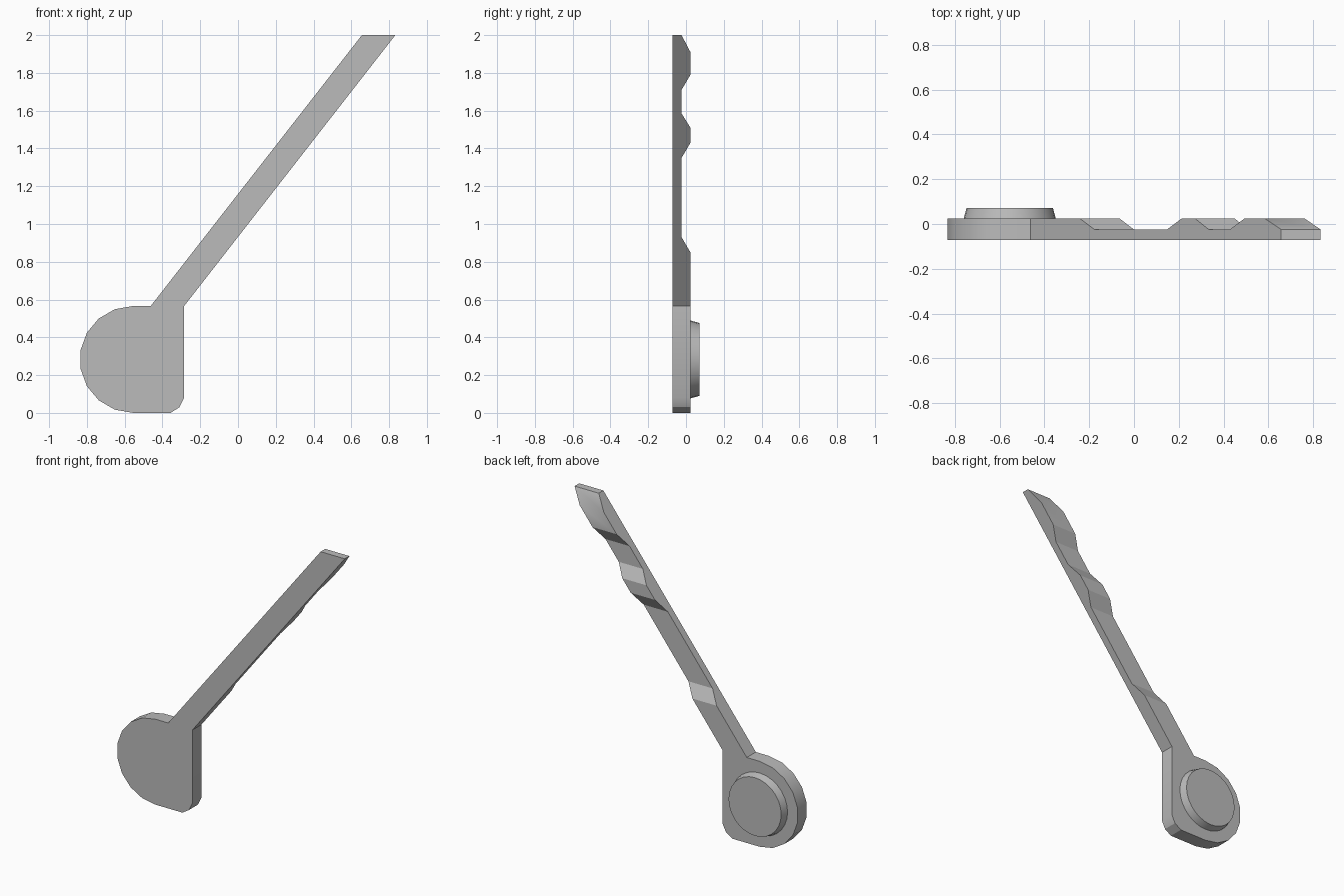
import bpy, bmesh, math
from mathutils import Matrix

if "Cube" in bpy.data.objects:
    bpy.data.objects.remove(bpy.data.objects["Cube"])

grey = bpy.data.materials.new("plain grey")
grey.use_nodes = True
grey.diffuse_color = (0.5, 0.5, 0.5, 1)
grey.node_tree.nodes["Principled BSDF"].inputs["Base Color"].default_value = (0.5, 0.5, 0.5, 1)

FRONT, LOW, HIGH, BACK = -0.0715, -0.0235, 0.0235, 0.0715
CX, R = -0.555, 0.283            # centre and radius of the round head
NECK_Z, NECK_L, WIDTH = 2 * R, -0.462, 0.177
SLOPE = (0.656 - NECK_L) / (2 - NECK_Z)


def finish(bm, name):
    bmesh.ops.remove_doubles(bm, verts=bm.verts, dist=0.0005)
    bmesh.ops.recalc_face_normals(bm, faces=bm.faces)
    mesh = bpy.data.meshes.new(name)
    bm.to_mesh(mesh)
    bm.free()
    mesh.materials.append(grey)
    ob = bpy.data.objects.new(name, mesh)
    bpy.context.collection.objects.link(ob)
    bpy.ops.object.select_all(action="DESELECT")
    ob.select_set(True)
    bpy.context.view_layer.objects.active = ob
    bpy.ops.object.shade_smooth_by_angle(angle=math.radians(30))


bm = bmesh.new()

# Head: half-round plate with a clipped lower corner, open where the arm joins
right = NECK_L + WIDTH
outline = [(right, NECK_Z), (right, 0.08), (right - 0.025, 0.03), (right - 0.072, 0)]
for i in range(10):
    a = math.radians(-90 - 20 * i)
    outline.append((CX + R * math.cos(a), R + R * math.sin(a)))
outline.append((NECK_L, NECK_Z))
front = [bm.verts.new((x, FRONT, z)) for x, z in outline]
back = [bm.verts.new((x, HIGH, z)) for x, z in outline]
bm.faces.new(front)
bm.faces.new(back)
for i in range(len(outline) - 1):
    bm.faces.new((front[i], front[i + 1], back[i + 1], back[i]))

# Arm: sheared bar whose back is notched along horizontal lines
notches = [(NECK_Z, HIGH), (0.85, HIGH), (0.93, LOW), (1.35, LOW), (1.43, HIGH),
           (1.51, HIGH), (1.585, LOW), (1.71, LOW), (1.79, HIGH), (1.91, HIGH), (2, LOW)]
profile = [(2, FRONT), (NECK_Z, FRONT)] + notches
sides = []
for offset in (0, WIDTH):
    loop = [bm.verts.new((NECK_L + offset + SLOPE * (z - NECK_Z), y, z)) for z, y in profile]
    bm.faces.new(loop)
    sides.append(loop)
left, other = sides
for i in range(len(profile)):
    j = (i + 1) % len(profile)
    if i != 1:                   # leave the neck end open
        bm.faces.new((left[i], left[j], other[j], other[i]))
finish(bm, "head_and_notched_arm")

# Boss: tapered round button on the back of the head
bm = bmesh.new()
place = Matrix.Translation((CX, (HIGH + BACK) / 2, R)) @ Matrix.Rotation(math.radians(-90), 4, "X")
bmesh.ops.create_cone(bm, cap_ends=True, segments=28, radius1=0.206, radius2=0.193,
                      depth=BACK - HIGH, matrix=place)
finish(bm, "round_boss")
